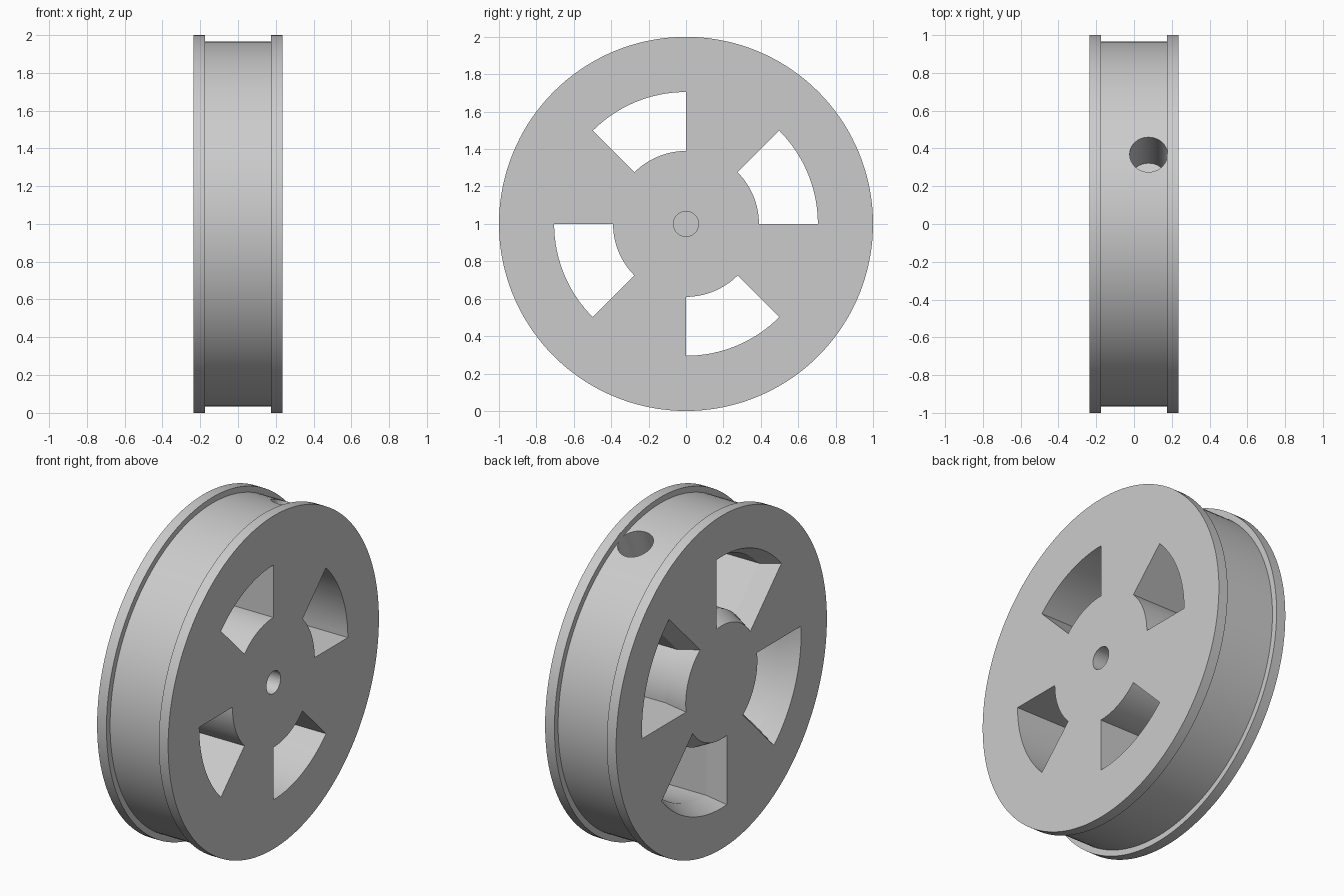
import bpy, bmesh, math
from mathutils import Matrix, Vector

if "Cube" in bpy.data.objects:
    bpy.data.objects.remove(bpy.data.objects["Cube"], do_unlink=True)

HALF_WIDTH = 0.236
FLANGE = 0.062
CENTRE = Vector((0, 0, 1))
SEGMENTS = 144

grey = bpy.data.materials.new("plain_grey")
grey.use_nodes = True
grey.diffuse_color = (0.6, 0.6, 0.6, 1)
grey.node_tree.nodes["Principled BSDF"].inputs["Base Color"].default_value = (0.6, 0.6, 0.6, 1)


def finish(name, bm):
    bmesh.ops.remove_doubles(bm, verts=bm.verts, dist=1e-5)
    bmesh.ops.recalc_face_normals(bm, faces=bm.faces)
    mesh = bpy.data.meshes.new(name)
    bm.to_mesh(mesh)
    bm.free()
    mesh.materials.append(grey)
    obj = bpy.data.objects.new(name, mesh)
    bpy.context.collection.objects.link(obj)
    return obj


def lathe(name, profile):
    """Spin (x, radius) points about the axle line."""
    bm = bmesh.new()
    verts = [bm.verts.new(CENTRE + Vector((x, 0, r))) for x, r in profile]
    edges = [bm.edges.new(pair) for pair in zip(verts, verts[1:])]
    bmesh.ops.spin(bm, geom=verts + edges, cent=CENTRE, axis=(1, 0, 0),
                   angle=math.tau, steps=SEGMENTS, use_merge=True)
    return finish(name, bm)


def window_ring(bm, x, grow, start):
    """Closed outline of one window, grown evenly by an amount."""
    points = []
    steps = 16
    for radius, order in ((0.39 - grow, 1), (0.705 + grow, -1)):
        extra = math.asin(grow / radius)
        for i in range(steps + 1)[::order]:
            a = start - extra + (math.pi / 4 + 2 * extra) * i / steps
            points.append(bm.verts.new(
                CENTRE + Vector((x, radius * math.cos(a), radius * math.sin(a)))))
    return points


def window_cutter(start):
    """Straight window that flares out towards the right-hand face."""
    bm = bmesh.new()
    stations = ((0.3, 0), (0.1 - HALF_WIDTH, 0), (-HALF_WIDTH, 0.05),
                (-HALF_WIDTH - 0.02, 0.06))
    rings = [window_ring(bm, x, grow, start) for x, grow in stations]
    for a, b in zip(rings, rings[1:]):
        for i in range(len(a)):
            j = (i + 1) % len(a)
            bm.faces.new((a[i], a[j], b[j], b[i]))
    bm.faces.new(rings[0])
    bm.faces.new(rings[-1])
    return finish("window_cutter", bm)


def drill(name, radius, depth, matrix):
    bm = bmesh.new()
    bmesh.ops.create_cone(bm, cap_ends=True, segments=48, radius1=radius,
                          radius2=radius, depth=depth, matrix=matrix)
    return finish(name, bm)


# Flanged wheel body
inner = HALF_WIDTH - FLANGE
half = [(HALF_WIDTH, 0), (HALF_WIDTH, 1), (inner, 1), (inner, 0.965)]
wheel = lathe("wheel", half + [(-x, r) for x, r in reversed(half)])

# Four flared windows
cutters = [window_cutter(k * math.pi / 2) for k in range(4)]

# Blind axle hole in the left-hand face
cutters.append(drill("axle_cutter", 0.067, 0.4, Matrix.Translation(
    CENTRE + Vector((HALF_WIDTH, 0, 0))) @ Matrix.Rotation(math.pi / 2, 4, "Y")))

# Radial blind hole through the rim, centred on a spoke
cutters.append(drill("rim_hole_cutter", 0.1, 0.6,
                     Matrix.Translation(CENTRE)
                     @ Matrix.Rotation(-math.pi / 8, 4, "X")
                     @ Matrix.Translation((0.077, 0, 0.9))))

bpy.ops.object.select_all(action="DESELECT")
bpy.context.view_layer.objects.active = wheel
wheel.select_set(True)
for cutter in cutters:
    cut = wheel.modifiers.new("cut", "BOOLEAN")
    cut.operation = "DIFFERENCE"
    cut.solver = "EXACT"
    cut.object = cutter
    bpy.ops.object.modifier_apply(modifier=cut.name)
    bpy.data.objects.remove(cutter, do_unlink=True)

bpy.ops.object.shade_smooth_by_angle(angle=math.radians(25))
